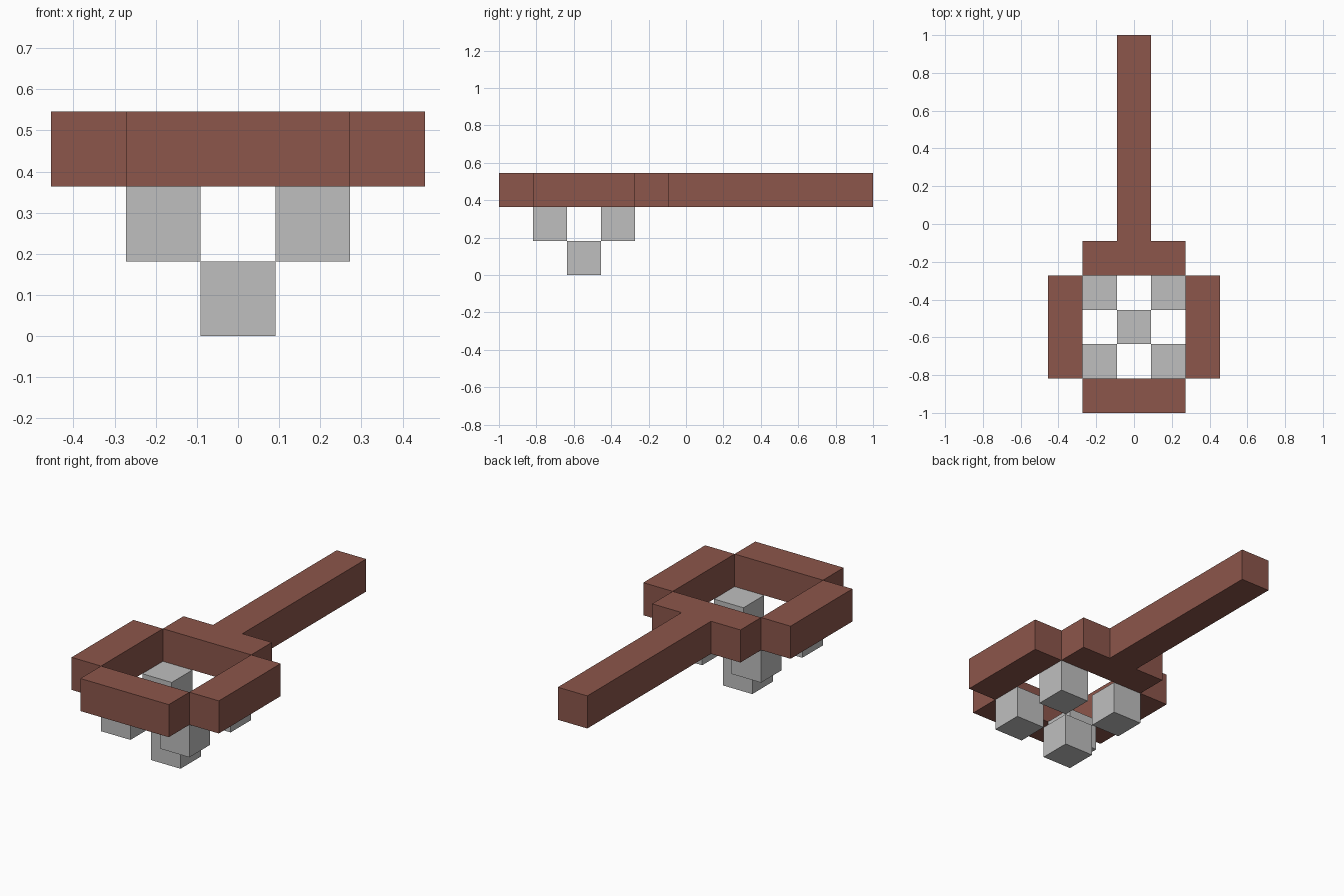
import bpy
import bmesh

cube = bpy.data.objects.get("Cube")
if cube:
    bpy.data.objects.remove(cube, do_unlink=True)

U = 2 / 11  # block size: the whole length is eleven blocks


def make_material(name, rgb):
    mat = bpy.data.materials.new(name)
    mat.use_nodes = True
    color = (*rgb, 1.0)
    mat.diffuse_color = color
    mat.node_tree.nodes["Principled BSDF"].inputs["Base Color"].default_value = color
    return mat


def extrude_outline(name, outline, level, mat):
    """Prism one block high; outline is counter-clockwise, in blocks from the front end."""
    bm = bmesh.new()
    base = bm.faces.new([bm.verts.new((x * U, y * U - 1, level * U)) for x, y in outline])
    top = bmesh.ops.extrude_face_region(bm, geom=[base])["geom"]
    bmesh.ops.translate(bm, vec=(0, 0, U),
                        verts=[v for v in top if isinstance(v, bmesh.types.BMVert)])
    bmesh.ops.recalc_face_normals(bm, faces=bm.faces)
    mesh = bpy.data.meshes.new(name)
    bm.to_mesh(mesh)
    bm.free()
    mesh.materials.append(mat)
    obj = bpy.data.objects.new(name, mesh)
    bpy.context.collection.objects.link(obj)
    return obj


def block(name, x0, x1, y0, y1, level, mat):
    return extrude_outline(name, [(x0, y0), (x1, y0), (x1, y1), (x0, y1)], level, mat)


brown = make_material("brown wood", (0.262, 0.093, 0.070))
grey = make_material("light grey net", (0.522, 0.522, 0.522))

# Hoop: front bar and two side bars
block("hoop_front", -1.5, 1.5, 0, 1, 2, brown)
for side, s in (("left", 1), ("right", -1)):
    block(f"hoop_{side}", min(1.5 * s, 2.5 * s), max(1.5 * s, 2.5 * s), 1, 4, 2, brown)

# Hoop back bar and handle in one T-shaped piece
extrude_outline("handle", [(-1.5, 4), (1.5, 4), (1.5, 5), (0.5, 5),
                           (0.5, 11), (-0.5, 11), (-0.5, 5), (-1.5, 5)], 2, brown)

# Net: four corner blocks under the hoop and one at the bottom
for side, x in (("left", 1), ("right", -1)):
    for end, y in (("front", 1), ("back", 3)):
        block(f"net_{end}_{side}", x - 0.5, x + 0.5, y, y + 1, 1, grey)
block("net_bottom", -0.5, 0.5, 2, 3, 0, grey)
